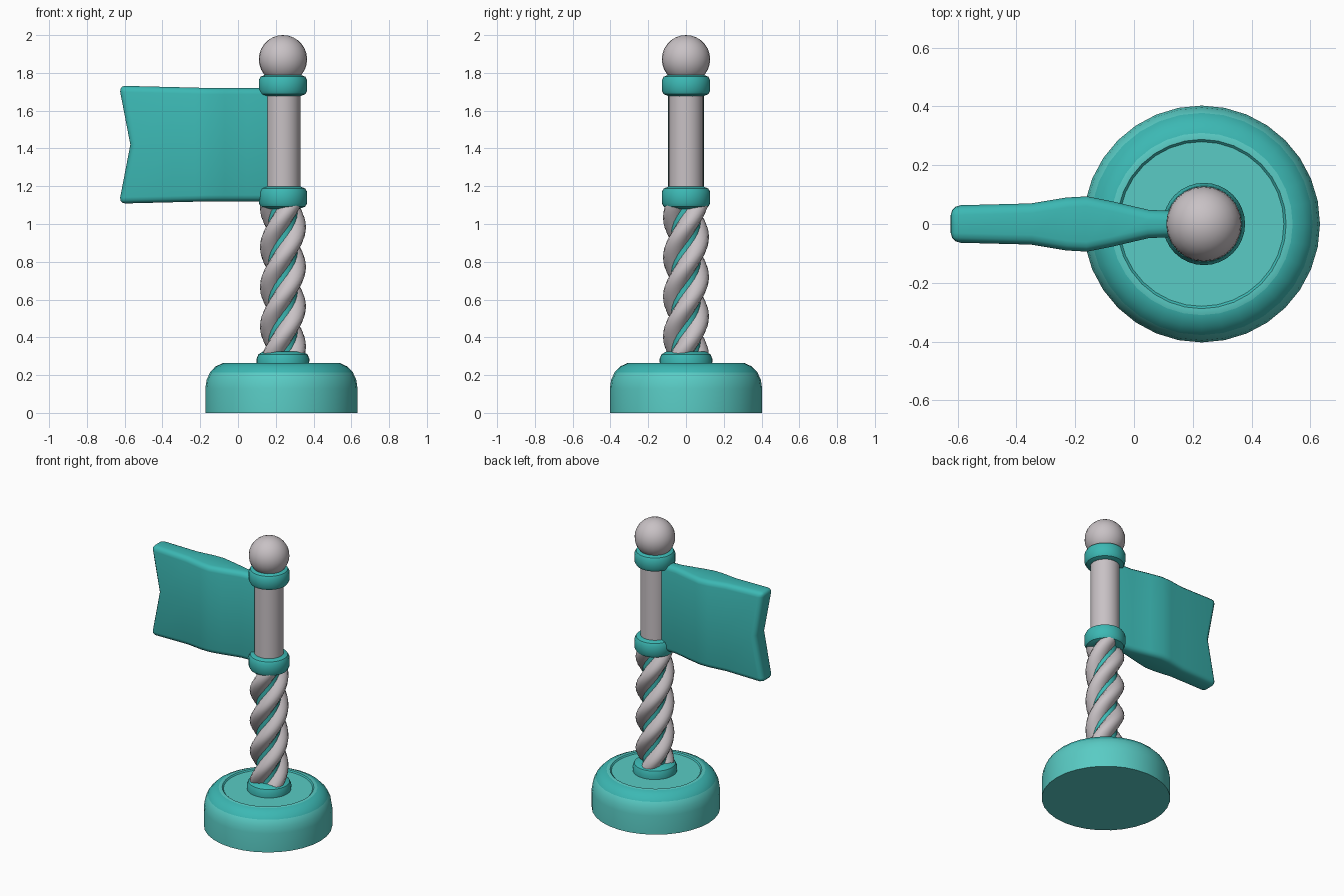
import bpy, bmesh, math

if "Cube" in bpy.data.objects:
    bpy.data.objects.remove(bpy.data.objects["Cube"])

PX = 0.238  # pole axis


def mat(name, rgb):
    m = bpy.data.materials.new(name)
    m.diffuse_color = (*rgb, 1)
    m.use_nodes = True
    m.node_tree.nodes["Principled BSDF"].inputs["Base Color"].default_value = m.diffuse_color
    return m


TEAL = mat("teal", (0.045, 0.48, 0.455))
LIGHT = mat("light teal", (0.10, 0.60, 0.555))
GREY = mat("warm grey", (0.578, 0.535, 0.556))


def finish(name, bm, material, angle=35):
    bmesh.ops.recalc_face_normals(bm, faces=bm.faces)
    me = bpy.data.meshes.new(name)
    bm.to_mesh(me)
    bm.free()
    me.materials.append(material)
    ob = bpy.data.objects.new(name, me)
    bpy.context.collection.objects.link(ob)
    bpy.ops.object.select_all(action='DESELECT')
    ob.select_set(True)
    bpy.context.view_layer.objects.active = ob
    bpy.ops.object.shade_smooth_by_angle(angle=math.radians(angle))
    return ob


def skin(bm, rings):
    """Join rings of points with quads and cap both ends."""
    vs = [[bm.verts.new(p) for p in r] for r in rings]
    n = len(vs[0])
    for a, b in zip(vs, vs[1:]):
        for i in range(n):
            j = (i + 1) % n
            bm.faces.new((a[i], a[j], b[j], b[i]))
    bm.faces.new(vs[0])
    bm.faces.new(vs[-1])


def lathe(name, profile, material, cx=PX, n=32):
    bm = bmesh.new()
    skin(bm, [[(cx + r * math.cos(math.tau * i / n), r * math.sin(math.tau * i / n), z)
               for i in range(n)] for r, z in profile])
    return finish(name, bm, material)


def collar(name, z0, z1, r):
    c = 0.03
    lathe(name, [(r - 0.04, z0), (r - 0.01, z0 + 0.012), (r, z0 + c), (r, z1 - c),
                 (r - 0.01, z1 - 0.012), (r - 0.04, z1)], TEAL)


# rounded base with a shallow dish on top
base = lathe("base", [(0.403, 0), (0.403, 0.13), (0.396, 0.175), (0.378, 0.215), (0.35, 0.245),
                      (0.31, 0.264), (0.288, 0.264), (0.28, 0.256), (0.05, 0.256)], LIGHT, 0.23)
base.data.materials.append(TEAL)
for f in base.data.polygons:
    if 0.215 < f.center.z and f.normal.z < 0.99:
        f.material_index = 1

# collars and pole
lathe("foot_collar", [(0.138, 0.25), (0.14, 0.285), (0.13, 0.31), (0.105, 0.325)], TEAL)
collar("lower_collar", 1.08, 1.2, 0.128)
collar("upper_collar", 1.675, 1.792, 0.128)
lathe("upper_pole", [(0.092, 1.1), (0.092, 1.78)], GREY, n=24)
lathe("twist_core", [(0.078, 0.29), (0.078, 1.12)], TEAL, n=20)

# three twisted strands
for k in range(3):
    rings = []
    for s in range(45):
        z = 0.3 + s * 0.81 / 44
        a = math.radians(-30 + 120 * k) + math.tau * (z - 0.93) / 0.63
        cx, cy = PX + 0.062 * math.cos(a), 0.062 * math.sin(a)
        rings.append([(cx + 0.06 * math.cos(a + math.tau * i / 14),
                       cy + 0.06 * math.sin(a + math.tau * i / 14), z) for i in range(14)])
    bm = bmesh.new()
    skin(bm, rings)
    finish("twisted_strand_%d" % (k + 1), bm, GREY, 50)

# ball on top
bm = bmesh.new()
bmesh.ops.create_uvsphere(bm, u_segments=24, v_segments=14, radius=0.128)
bmesh.ops.translate(bm, verts=bm.verts, vec=(PX, 0, 1.872))
finish("top_ball", bm, GREY)

# flag: columns of (x, half thickness, half height), notched at the free end
columns = [(-0.63, 0.063, 0.312), (-0.35, 0.07, 0.305), (-0.23, 0.09, 0.302),
           (-0.16, 0.094, 0.3), (-0.07, 0.076, 0.3), (0.05, 0.048, 0.3), (0.19, 0.042, 0.3)]
rings = []
for i, (x, t, h) in enumerate(columns):
    mid = x + (0.06 if i == 0 else 0)
    rings.append([(x, -t, 1.42 - h), (mid, -t, 1.42), (x, -t, 1.42 + h),
                  (x, t, 1.42 + h), (mid, t, 1.42), (x, t, 1.42 - h)])
bm = bmesh.new()
skin(bm, rings)
# split the folded free end into two flat faces
v = {(round(p.co.y, 2) > 0, round(p.co.z, 2)): p for p in bm.verts if p.co.x < -0.5}
bmesh.ops.connect_verts(bm, verts=[v[(False, 1.42)], v[(True, 1.42)]])
bmesh.ops.recalc_face_normals(bm, faces=bm.faces)
edges = [e for e in bm.edges if e.calc_face_angle(0) > math.radians(45)]
bmesh.ops.bevel(bm, geom=edges, offset=0.033, segments=3, profile=0.5,
                affect='EDGES', clamp_overlap=True)
finish("flag", bm, TEAL, 40)
